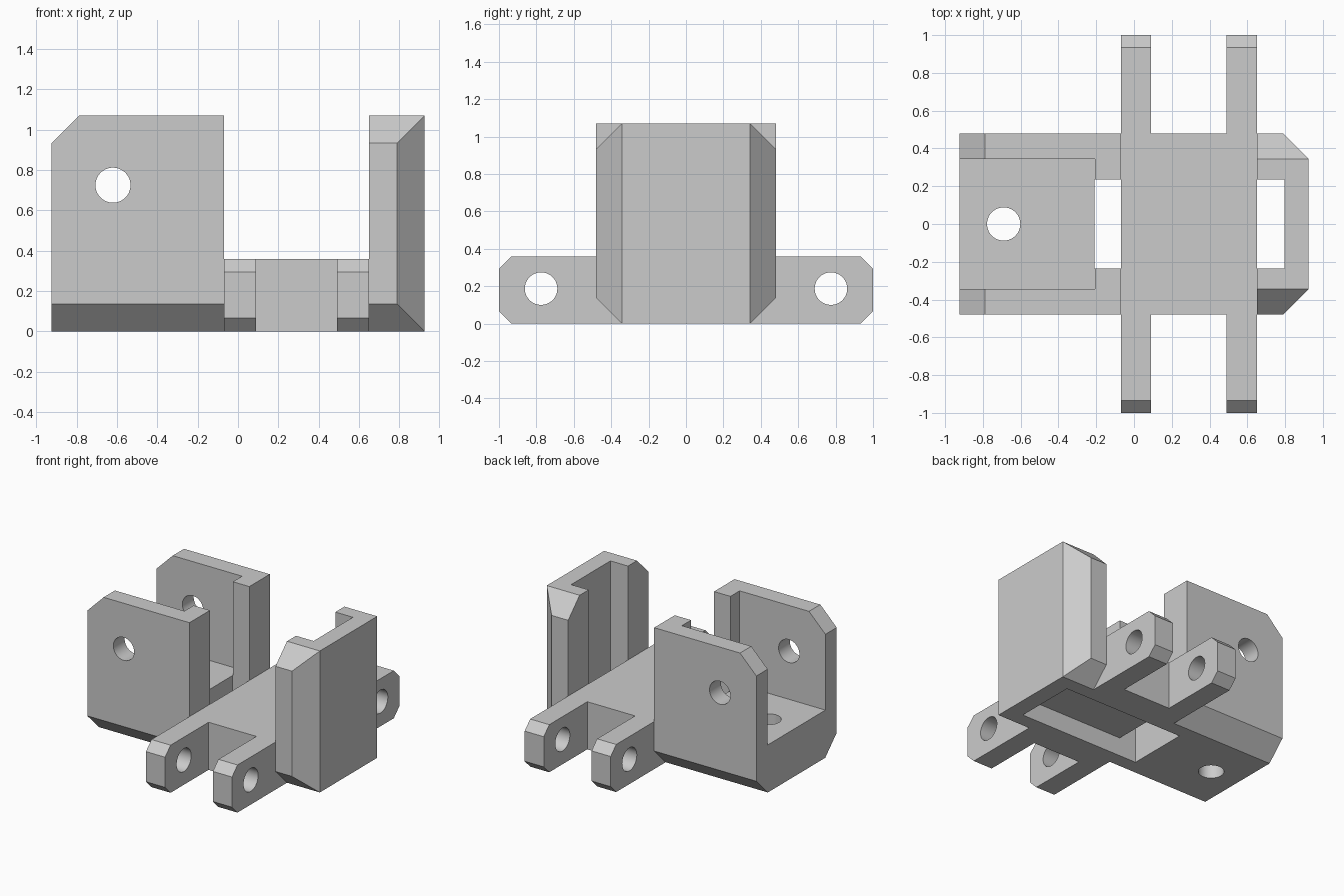
import bpy, bmesh, math
from mathutils import Matrix, Vector

cube = bpy.data.objects.get("Cube")
if cube:
    bpy.data.objects.remove(cube, do_unlink=True)

grey = bpy.data.materials.new("plain grey")
grey.use_nodes = True
COLOUR = (0.6, 0.6, 0.6, 1)
grey.diffuse_color = COLOUR
grey.node_tree.nodes["Principled BSDF"].inputs["Base Color"].default_value = COLOUR

# Shared dimensions
H = 1.07          # bracket height
DECK = 0.36       # deck height
W = 0.48          # half width of brackets
C = 0.137         # large chamfer
SLOT = 0.235      # half width of slot
END = 0.925       # half length
IN_L, IN_R = -0.07, 0.65   # inner faces of the two brackets
AXES = {"X": (1, 2, 0), "Y": (0, 2, 1), "Z": (0, 1, 2)}


def make(name, bm):
    bmesh.ops.recalc_face_normals(bm, faces=bm.faces)
    mesh = bpy.data.meshes.new(name)
    bm.to_mesh(mesh)
    bm.free()
    mesh.materials.append(grey)
    obj = bpy.data.objects.new(name, mesh)
    bpy.context.collection.objects.link(obj)
    return obj


def prism(name, axis, profile, lo, hi):
    """Extrude a 2D profile along an axis from lo to hi."""
    a, b, c = AXES[axis]
    bm = bmesh.new()
    verts = []
    for u, v in profile:
        p = Vector()
        p[a], p[b], p[c] = u, v, lo
        verts.append(bm.verts.new(p))
    face = bm.faces.new(verts)
    ext = bmesh.ops.extrude_face_region(bm, geom=[face])["geom"]
    step = Vector()
    step[c] = hi - lo
    bmesh.ops.translate(bm, vec=step, verts=[g for g in ext if isinstance(g, bmesh.types.BMVert)])
    return make(name, bm)


def rect(u0, u1, v0, v1):
    return [(u0, v0), (u1, v0), (u1, v1), (u0, v1)]


def box(x0, x1, y0, y1, z0, z1):
    return prism("cutter", "Z", rect(x0, x1, y0, y1), z0, z1)


def bore(axis, centre, radius, depth):
    bm = bmesh.new()
    turn = {"X": Matrix.Rotation(math.pi / 2, 4, "Y"),
            "Y": Matrix.Rotation(math.pi / 2, 4, "X"),
            "Z": Matrix()}[axis]
    bmesh.ops.create_cone(bm, cap_ends=True, segments=48, radius1=radius, radius2=radius,
                          depth=depth, matrix=Matrix.Translation(centre) @ turn)
    return make("cutter", bm)


def combine(obj, tools, operation="DIFFERENCE"):
    """Apply booleans and discard the helper solids."""
    bpy.context.view_layer.objects.active = obj
    for tool in tools:
        mod = obj.modifiers.new("shape", "BOOLEAN")
        mod.operation, mod.solver, mod.object = operation, "EXACT", tool
        bpy.ops.object.modifier_apply(modifier=mod.name)
        bpy.data.objects.remove(tool, do_unlink=True)


# Fork bracket: open pocket between two walls with inner lips
fork = prism("fork_bracket", "X", [(-W, C), (-W + C, 0), (W - C, 0), (W, C), (W, H), (-W, H)],
             -END, IN_L)
side = prism("side_outline", "Y", [(-END, 0), (IN_L, 0), (IN_L, H), (-END + C, H), (-END, H - C)],
             -W - 0.1, W + 0.1)
combine(fork, [side], "INTERSECT")
combine(fork, [
    box(-1.2, IN_L - C, -0.345, 0.345, DECK, 1.3),
    box(IN_L - C - 0.003, 0.1, -SLOT, SLOT, -0.2, 1.3),
    bore("Y", (-0.62, 0, 0.725), 0.087, 1.4),
    bore("Z", (-0.69, 0, 0.2), 0.088, 1),
])

# Channel bracket: upright with chamfered outer corners and an inner groove
channel = prism("channel_bracket", "X",
                [(-W, C), (-W + C, 0), (W - C, 0), (W, C),
                 (W, H - C), (W - C, H), (-W + C, H), (-W, H - C)], IN_R, END)
plan = prism("plan_outline", "Z",
             [(IN_R, -W), (END - C, -W), (END, -W + C), (END, W - C), (END - C, W), (IN_R, W)],
             -0.1, H + 0.1)
combine(channel, [plan], "INTERSECT")
combine(channel, [box(0.4, 0.797, -SLOT, SLOT, -0.2, 1.3)])

# Deck joining the brackets, hollowed underneath
deck = prism("deck", "Z", rect(IN_L, IN_R, -W, W), 0, DECK)
combine(deck, [box(-0.3, 1, -SLOT, SLOT, -0.2, 0.14)])

# Four hinge lugs with chamfered tips
parts = [fork, channel, deck]
T = 0.066
for sign, where in ((-1, "front"), (1, "back")):
    for x0, hand in ((IN_L, "right"), (IN_R - 0.16, "left")):
        tip = [(W, 0), (1 - T, 0), (1, T), (1, DECK - T), (1 - T, DECK), (W, DECK)]
        lug = prism(f"{where}_{hand}_lug", "X", [(sign * y, z) for y, z in tip], x0, x0 + 0.16)
        combine(lug, [bore("X", (x0 + 0.08, sign * 0.775, 0.187), 0.087, 0.5)])
        parts.append(lug)

# Smooth bores, crisp edges
bpy.ops.object.select_all(action="DESELECT")
for obj in parts:
    obj.select_set(True)
bpy.context.view_layer.objects.active = fork
bpy.ops.object.shade_smooth_by_angle(angle=math.radians(30))
